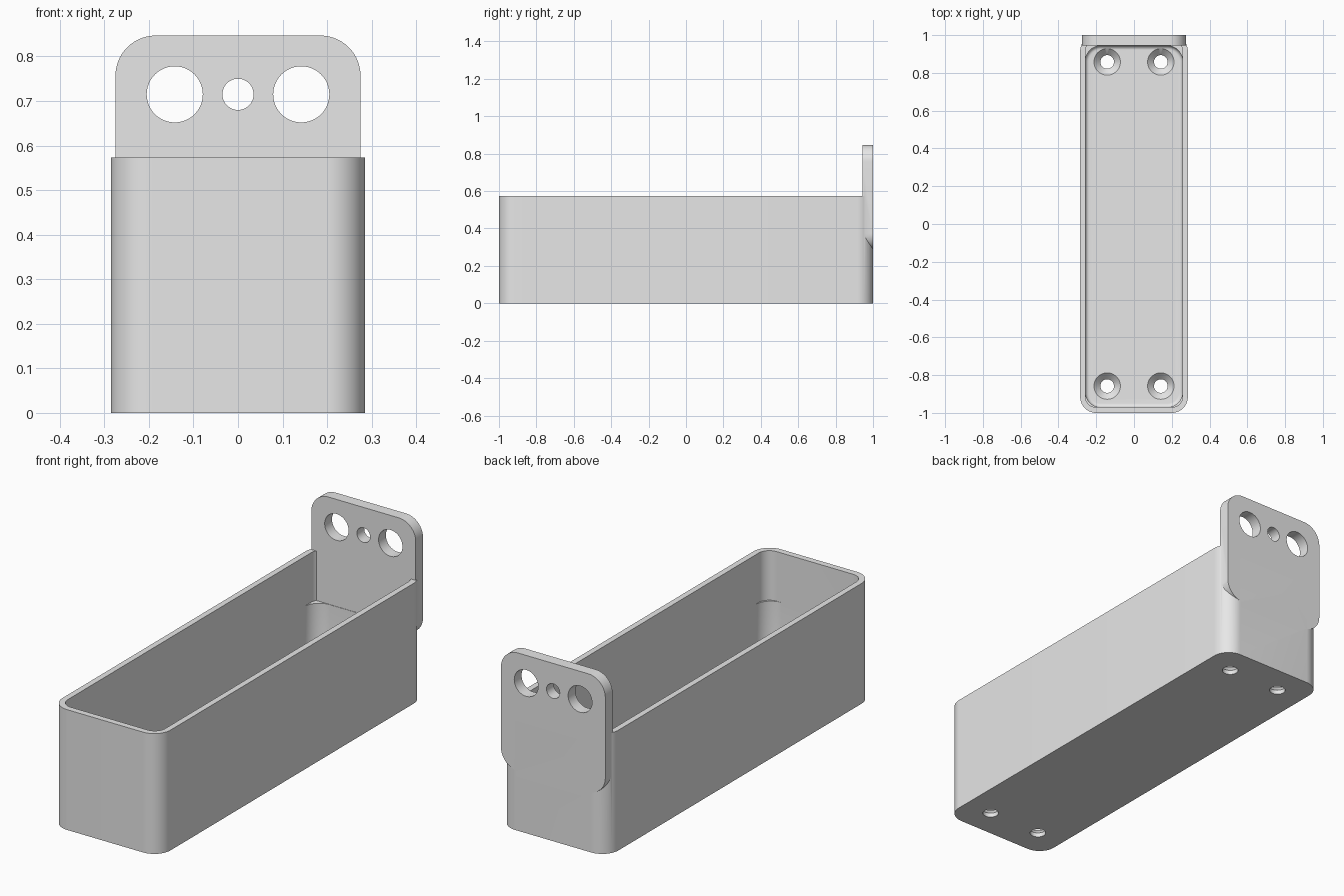
import bpy, bmesh, math
from mathutils import Matrix

cube = bpy.data.objects.get("Cube")
if cube:
    bpy.data.objects.remove(cube, do_unlink=True)

grey = bpy.data.materials.new("plain_grey")
grey.use_nodes = True
grey.diffuse_color = (0.8, 0.8, 0.8, 1)
grey.node_tree.nodes["Principled BSDF"].inputs["Base Color"].default_value = (0.8, 0.8, 0.8, 1)


def add_object(name, bm):
    bmesh.ops.recalc_face_normals(bm, faces=bm.faces)
    mesh = bpy.data.meshes.new(name)
    bm.to_mesh(mesh)
    bm.free()
    mesh.materials.append(grey)
    obj = bpy.data.objects.new(name, mesh)
    bpy.context.collection.objects.link(obj)
    return obj


def rounded_outline(half_w, low, high, radius, steps=14):
    """Points of a rounded rectangle, symmetric in the first axis."""
    points = []
    corners = ((half_w, high), (-half_w, high), (-half_w, low), (half_w, low))
    for i, (u, v) in enumerate(corners):
        cu = u - math.copysign(radius, u)
        cv = v - radius if v == high else v + radius
        for k in range(steps + 1):
            a = math.pi / 2 * (i + k / steps)
            points.append((cu + radius * math.cos(a), cv + radius * math.sin(a)))
    return points


def loft(name, sections, upright=False):
    """Join outlines at successive depths into a closed solid."""
    bm = bmesh.new()
    rings = []
    for outline, d in sections:
        rings.append([bm.verts.new((u, d, v) if upright else (u, v, d)) for u, v in outline])
    for a, b in zip(rings, rings[1:]):
        for i in range(len(a)):
            j = (i + 1) % len(a)
            bm.faces.new((a[i], a[j], b[j], b[i]))
    bm.faces.new(rings[0])
    bm.faces.new(rings[-1])
    return add_object(name, bm)


def cone(name, x, y, z, r1, r2, depth, upright=False):
    bm = bmesh.new()
    turn = Matrix.Rotation(math.pi / 2, 4, "X") if upright else Matrix()
    bmesh.ops.create_cone(bm, cap_ends=True, segments=48, radius1=r1, radius2=r2,
                          depth=depth, matrix=Matrix.Translation((x, y, z)) @ turn)
    return add_object(name, bm)


def boolean(target, tool, operation):
    bpy.context.view_layer.objects.active = target
    mod = target.modifiers.new(operation, "BOOLEAN")
    mod.operation, mod.object, mod.solver = operation, tool, "EXACT"
    bpy.ops.object.modifier_apply(modifier=mod.name)
    bpy.data.objects.remove(tool, do_unlink=True)


# Outer tray with rounded upright corners
outer = rounded_outline(0.285, -1, 1, 0.085)
tray = loft("tray", [(outer, 0), (outer, 0.573)])

# Lower cavity with a rounded floor edge, and wider upper cavity
FLOOR, STEP, EDGE = 0.055, 0.337, 0.02
lower = []
for k in range(7):
    a = math.pi / 2 * k / 6
    inset = EDGE * (1 - math.sin(a))
    lower.append((rounded_outline(0.257 - inset, -0.97 + inset, 0.943 - inset, 0.08 - inset),
                  FLOOR + EDGE * (1 - math.cos(a))))
lower.append((lower[-1][0], STEP + 0.02))
boolean(tray, loft("lower_cutter", lower), "DIFFERENCE")
upper = rounded_outline(0.257, -0.97, 0.972, 0.055)
boolean(tray, loft("upper_cutter", [(upper, STEP), (upper, 0.7)]), "DIFFERENCE")

# Hanging plate joined to the back wall
plate_outline = rounded_outline(0.275, 0.285, 0.847, 0.09)
plate = loft("plate", [(plate_outline, 0.945), (plate_outline, 1)], upright=True)
boolean(tray, plate, "UNION")

# Hanging holes
for x, r in ((-0.142, 0.063), (0, 0.035), (0.142, 0.063)):
    boolean(tray, cone("hanging_hole", x, 0.97, 0.715, r, r, 0.2, True), "DIFFERENCE")

# Countersunk floor holes
for x in (-0.142, 0.142):
    for y in (-0.858, 0.858):
        boolean(tray, cone("screw_hole", x, y, 0.03, 0.036, 0.036, 0.2), "DIFFERENCE")
        boolean(tray, cone("countersink", x, y, 0.041, 0.036, 0.076, 0.04), "DIFFERENCE")

tray.name = "hanging_tray"
bpy.ops.object.select_all(action="DESELECT")
tray.select_set(True)
bpy.context.view_layer.objects.active = tray
bpy.ops.object.shade_smooth_by_angle(angle=math.radians(30))
